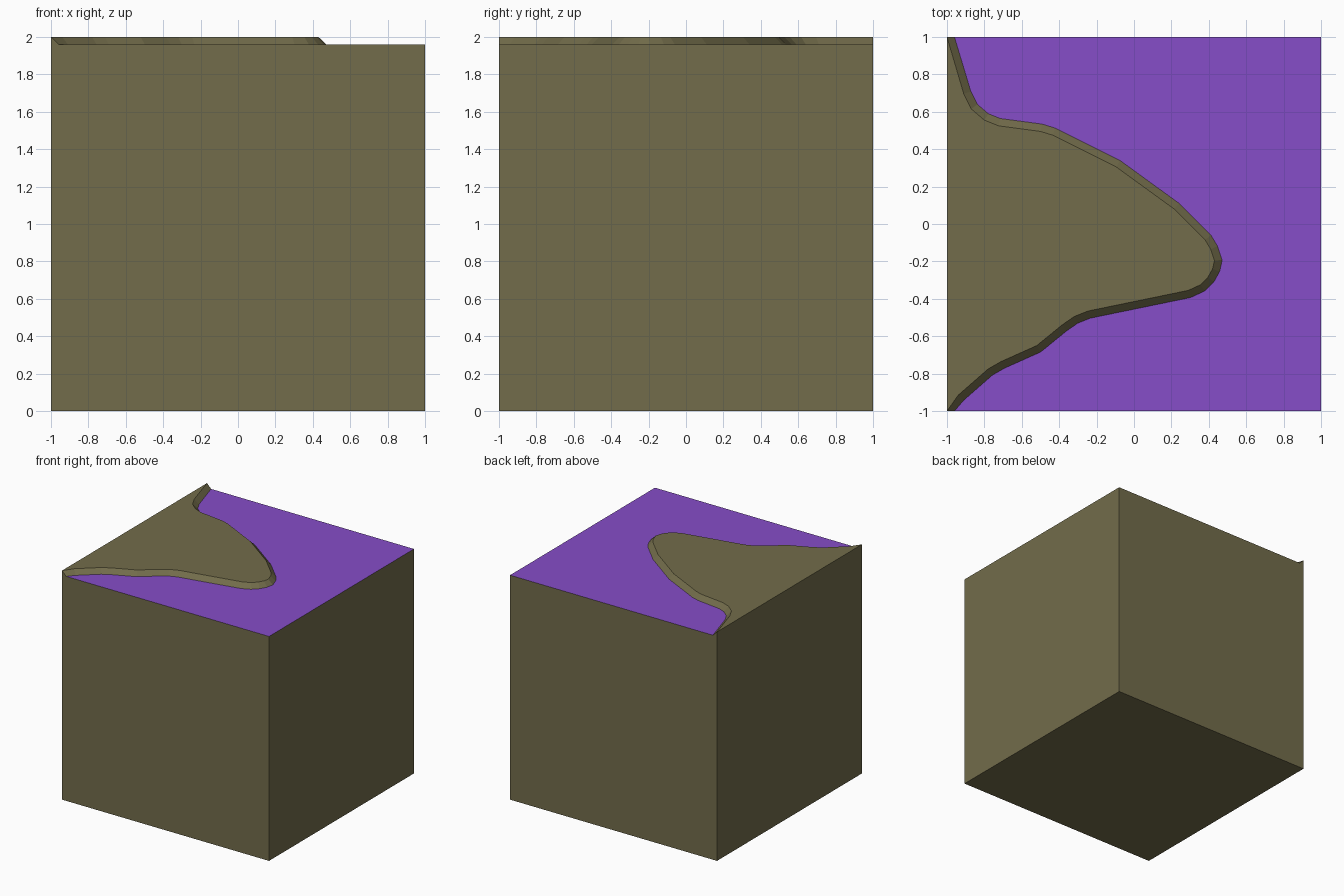
import bpy, bmesh
from mathutils import Vector

if "Cube" in bpy.data.objects:
    bpy.data.objects.remove(bpy.data.objects["Cube"])

LAND_Z, WATER_Z, BANK = 2.0, 1.96, 0.04

def material(name, rgb):
    m = bpy.data.materials.new(name)
    m.diffuse_color = (*rgb, 1)
    m.use_nodes = True
    m.node_tree.nodes["Principled BSDF"].inputs["Base Color"].default_value = m.diffuse_color
    return m

# Upper edge of the shoreline, from the back left corner to the front left corner
shore = [Vector(p) for p in [
    (-1, 1), (-.91, .695), (-.87, .615), (-.80, .555), (-.725, .525),
    (-.5, .495), (-.435, .475), (-.095, .305), (.215, .08), (.38, -.085),
    (.41, -.135), (.43, -.195), (.42, -.24), (.395, -.285), (.355, -.325),
    (.29, -.355), (-.245, -.465), (-.32, -.495), (-.385, -.54),
    (-.52, -.65), (-.71, -.735), (-.78, -.775), (-.94, -.915), (-1, -1)]]

# Foot of the bank: the shoreline pushed out towards the water
foot = []
for i, p in enumerate(shore):
    if i in (0, len(shore) - 1):
        foot.append(Vector((p.x + BANK, p.y)))
        continue
    a = (p - shore[i - 1]).normalized()
    b = (shore[i + 1] - p).normalized()
    na, nb = Vector((-a.y, a.x)), Vector((-b.y, b.x))
    foot.append(p + (na + nb) * BANK / (1 + na.dot(nb)))

bm = bmesh.new()
vert = lambda x, y, z: bm.verts.new((x, y, z))
top = [vert(p.x, p.y, LAND_Z) for p in shore]
low = [vert(p.x, p.y, WATER_Z) for p in foot]
back_r, front_r = vert(1, 1, WATER_Z), vert(1, -1, WATER_Z)
bl, fl, fr, br = [vert(x, y, 0) for x, y in ((-1, 1), (-1, -1), (1, -1), (1, 1))]

# Raised land, sloping bank and water surface
bm.faces.new(top)
for i in range(len(top) - 1):
    bm.faces.new((top[i], top[i + 1], low[i + 1], low[i]))
water = bm.faces.new(low + [front_r, back_r])
water.material_index = 1

# Block sides and underside
bm.faces.new((bl, fl, top[-1], top[0]))
bm.faces.new((fl, fr, front_r, low[-1], top[-1]))
bm.faces.new((fr, br, back_r, front_r))
bm.faces.new((br, bl, top[0], low[0], back_r))
bm.faces.new((bl, br, fr, fl))
bmesh.ops.recalc_face_normals(bm, faces=bm.faces[:])

mesh = bpy.data.meshes.new("shore_tile")
bm.to_mesh(mesh)
bm.free()
mesh.materials.append(material("olive ground", (.17, .151, .07)))
mesh.materials.append(material("purple water", (.24, .075, .58)))
bpy.context.collection.objects.link(bpy.data.objects.new("shore_tile", mesh))
